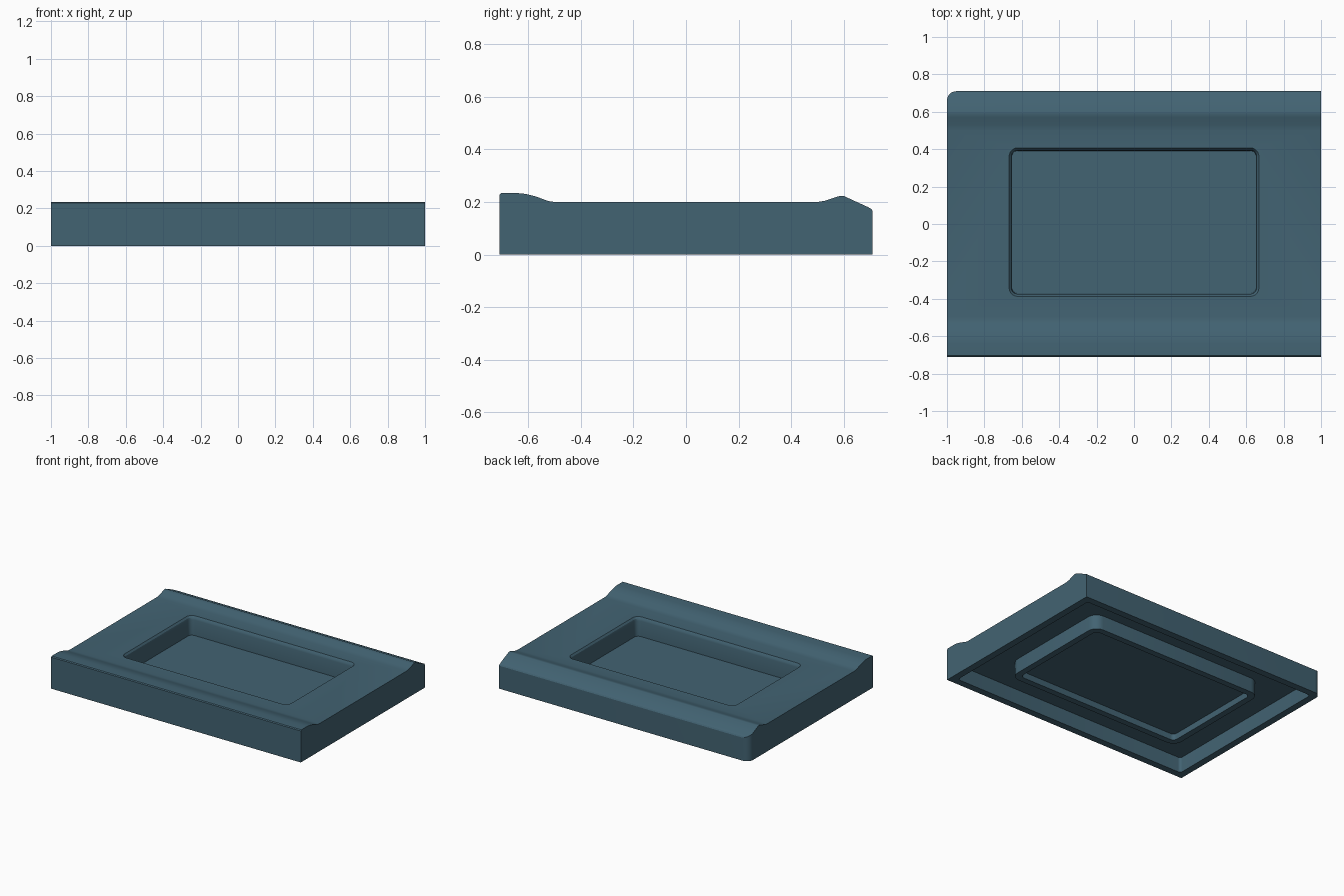
import bpy, bmesh, math

if "Cube" in bpy.data.objects:
    bpy.data.objects.remove(bpy.data.objects["Cube"])

COLOR = (0.055, 0.125, 0.17, 1)


def make_object(name, bm):
    bmesh.ops.recalc_face_normals(bm, faces=bm.faces)
    mesh = bpy.data.meshes.new(name)
    bm.to_mesh(mesh)
    bm.free()
    ob = bpy.data.objects.new(name, mesh)
    bpy.context.collection.objects.link(ob)
    return ob


def rounded_rect(hx, hy, r, cy, seg=6):
    pts = []
    for i, (sx, sy) in enumerate([(1, 1), (-1, 1), (-1, -1), (1, -1)]):
        for k in range(seg + 1):
            a = math.pi / 2 * (i + k / seg)
            pts.append((sx * (hx - r) + r * math.cos(a),
                        cy + sy * (hy - r) + r * math.sin(a)))
    return pts


def lofted_block(name, layers, cy=0.0):
    """Stack of rounded rectangles: (half x, half y, radius, z)."""
    bm = bmesh.new()
    rings = [[bm.verts.new((x, y, z)) for x, y in rounded_rect(hx, hy, r, cy)]
             for hx, hy, r, z in layers]
    for a, b in zip(rings, rings[1:]):
        n = len(a)
        for i in range(n):
            bm.faces.new((a[i], a[(i + 1) % n], b[(i + 1) % n], b[i]))
    bm.faces.new(rings[0])
    bm.faces.new(rings[-1])
    return make_object(name, bm)


def combine(target, tool, operation):
    mod = target.modifiers.new(tool.name, 'BOOLEAN')
    mod.operation, mod.object, mod.solver = operation, tool, 'EXACT'
    bpy.context.view_layer.objects.active = target
    bpy.ops.object.modifier_apply(modifier=mod.name)
    bpy.data.objects.remove(tool)


# Body: side profile (y, z) swept along x, with raised front and back ridges
profile = [(-0.71, 0), (-0.71, 0.228), (-0.704, 0.234), (-0.64, 0.234), (-0.61, 0.231),
           (-0.57, 0.221), (-0.53, 0.206), (-0.515, 0.202), (-0.495, 0.2),
           (0.50, 0.2), (0.53, 0.205), (0.57, 0.219), (0.59, 0.224), (0.6, 0.223),
           (0.69, 0.182), (0.705, 0.174), (0.71, 0.166), (0.71, 0)]
bm = bmesh.new()
face = bm.faces.new([bm.verts.new((-1, y, z)) for y, z in profile])
ext = bmesh.ops.extrude_face_region(bm, geom=[face])
bmesh.ops.translate(bm, vec=(2, 0, 0),
                    verts=[g for g in ext['geom'] if isinstance(g, bmesh.types.BMVert)])
tray = make_object("tray_body", bm)

# Rounded back left corner: a block minus a vertical cylinder
r = 0.05
bm = bmesh.new()
outline = [(-1.02, 0.73), (-1.02, 0.71 - r)]
outline += [(-1 + r - r * math.cos(a), 0.71 - r + r * math.sin(a))
            for a in [math.pi / 2 * k / 8 for k in range(9)]]
outline += [(-1 + r, 0.73)]
face = bm.faces.new([bm.verts.new((x, y, -0.1)) for x, y in outline])
ext = bmesh.ops.extrude_face_region(bm, geom=[face])
bmesh.ops.translate(bm, vec=(0, 0, 0.5),
                    verts=[g for g in ext['geom'] if isinstance(g, bmesh.types.BMVert)])
combine(tray, make_object("corner_cutter", bm), 'DIFFERENCE')

# Hollow underside with a rim, and a rounded well standing inside it
combine(tray, lofted_block("underside_cutter", [(0.95, 0.66, 0.02, -0.1),
                                                (0.95, 0.66, 0.02, 0.11)]), 'DIFFERENCE')
combine(tray, lofted_block("well_wall", [(0.70, 0.43, 0.07, 0.005),
                                         (0.70, 0.43, 0.07, 0.15)], 0.01), 'UNION')

# Recess in the top, with softened upper edge, and the hollow under its floor
combine(tray, lofted_block("recess_cutter", [(0.652, 0.381, 0.03, 0.065),
                                             (0.655, 0.384, 0.033, 0.175),
                                             (0.658, 0.388, 0.037, 0.188),
                                             (0.668, 0.397, 0.046, 0.2),
                                             (0.668, 0.397, 0.046, 0.3)], 0.01), 'DIFFERENCE')
combine(tray, lofted_block("well_underside_cutter", [(0.655, 0.385, 0.03, -0.1),
                                                     (0.655, 0.385, 0.03, 0.05)], 0.01), 'DIFFERENCE')

# Blue-grey finish and smooth shading with crisp edges
mat = bpy.data.materials.new("blue_grey")
mat.diffuse_color = COLOR
mat.use_nodes = True
mat.node_tree.nodes["Principled BSDF"].inputs["Base Color"].default_value = mat.diffuse_color
tray.data.materials.clear()
tray.data.materials.append(mat)
for p in tray.data.polygons:
    p.material_index = 0
bpy.ops.object.select_all(action='DESELECT')
tray.select_set(True)
bpy.context.view_layer.objects.active = tray
bpy.ops.object.shade_smooth_by_angle(angle=math.radians(25))
